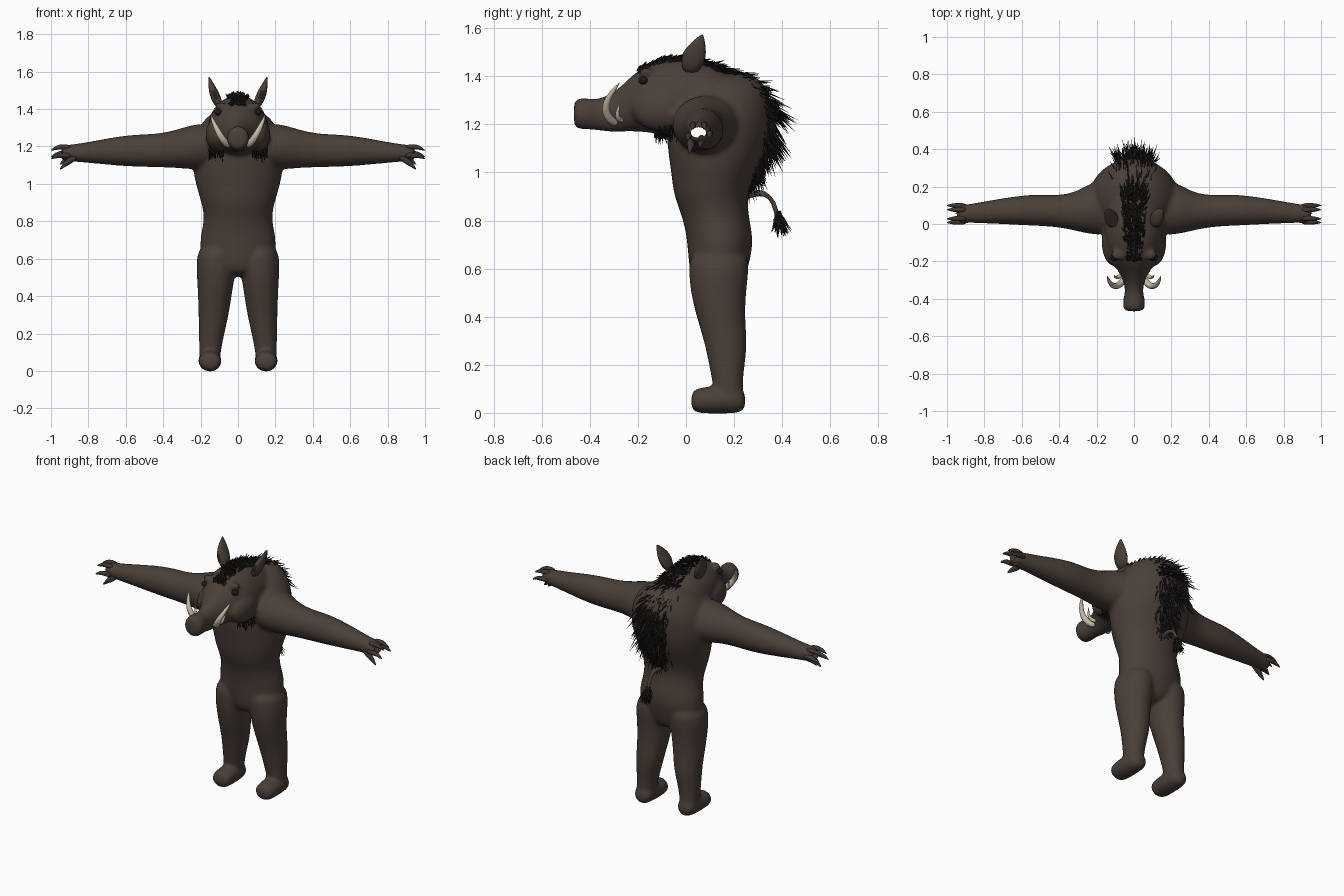
import bpy, bmesh, math, random
from mathutils import Vector, Matrix

random.seed(4)
if "Cube" in bpy.data.objects:
    bpy.data.objects.remove(bpy.data.objects["Cube"])


def material(name, rgb):
    m = bpy.data.materials.new(name)
    m.use_nodes = True
    m.diffuse_color = (*rgb, 1)
    m.node_tree.nodes["Principled BSDF"].inputs["Base Color"].default_value = (*rgb, 1)
    return m


HIDE = material("brown hide", (0.07, 0.05, 0.04))
HAIR = material("dark bristle", (0.018, 0.015, 0.012))
IVORY = material("ivory", (0.56, 0.50, 0.38))
HORN = material("dark horn", (0.05, 0.038, 0.032))
BLACK = material("eye black", (0.012, 0.01, 0.01))


def finish(bm, name, mats, subsurf=0):
    me = bpy.data.meshes.new(name)
    for f in bm.faces:
        f.smooth = True
    bm.to_mesh(me)
    bm.free()
    for m in mats:
        me.materials.append(m)
    ob = bpy.data.objects.new(name, me)
    bpy.context.collection.objects.link(ob)
    if subsurf:
        mod = ob.modifiers.new("round", "SUBSURF")
        mod.levels = mod.render_levels = subsurf
    return ob


def skin(bm, rings):
    """Bridge rings of points and cap both ends."""
    rows = [[bm.verts.new(p) for p in r] for r in rings]
    n = len(rows[0])
    faces = [bm.faces.new((a[i], a[(i + 1) % n], b[(i + 1) % n], b[i]))
             for a, b in zip(rows, rows[1:]) for i in range(n)]
    faces += [bm.faces.new(rows[0]), bm.faces.new(rows[-1])]
    bmesh.ops.recalc_face_normals(bm, faces=faces)


def loft(bm, axis, rings, side=1, n=16):
    """Elliptical sections (x, y, z, radius a, radius b) across one axis."""
    u, v = {"X": (1, 2), "Y": (0, 2), "Z": (0, 1)}[axis]
    out = []
    for x, y, z, a, b in rings:
        ring = []
        for i in range(n):
            t = math.tau * i / n
            p = Vector((x, y, z))
            p[u] += a * math.cos(t)
            p[v] += b * math.sin(t)
            p.x *= side
            ring.append(p)
        out.append(ring)
    skin(bm, out)


def tube(bm, path, radii, n=8, side=1):
    pts = [Vector((p[0] * side, p[1], p[2])) for p in path]
    out = []
    for i, (p, r) in enumerate(zip(pts, radii)):
        d = (pts[min(i + 1, len(pts) - 1)] - pts[max(i - 1, 0)]).normalized()
        u = d.cross(Vector((0.3, 0.9, 0.1)) if abs(d.y) < 0.8 else Vector((1, 0, 0))).normalized()
        v = d.cross(u)
        out.append([p + r * (u * math.cos(math.tau * k / n) + v * math.sin(math.tau * k / n))
                    for k in range(n)])
    skin(bm, out)


def blob(bm, at, size, side=1):
    m = Matrix.Translation((at[0] * side, at[1], at[2])) @ Matrix.Diagonal((*size, 1))
    bmesh.ops.create_uvsphere(bm, u_segments=16, v_segments=10, radius=1, matrix=m)


# Body: torso, head, limbs merged into one smooth skin
bm = bmesh.new()
loft(bm, "Z", [(0, .13, .50, .13, .10), (0, .135, .60, .20, .125), (0, .145, .71, .212, .142),
               (0, .125, .81, .18, .14), (0, .10, .90, .20, .155), (0, .115, 1.0, .232, .18),
               (0, .13, 1.1, .25, .212), (0, .135, 1.2, .25, .222), (0, .145, 1.29, .225, .215),
               (0, .165, 1.36, .17, .17), (0, .19, 1.415, .09, .09)])
loft(bm, "Y", [(0, -.468, 1.245, .045, .052), (0, -.45, 1.245, .062, .068), (0, -.40, 1.243, .06, .066),
               (0, -.365, 1.24, .047, .066), (0, -.31, 1.247, .055, .083), (0, -.26, 1.268, .08, .10),
               (0, -.20, 1.30, .125, .132), (0, -.10, 1.315, .155, .158), (0, 0, 1.30, .165, .18),
               (0, .10, 1.28, .16, .18), (0, .20, 1.25, .15, .16)])
for s in (1, -1):
    blob(bm, (.105, -.10, 1.265), (.07, .13, .095), s)
    blob(bm, (.085, -.165, 1.415), (.04, .03, .02), s)
    loft(bm, "Z", [(.11, .14, .68, .10, .13), (.115, .135, .58, .112, .127), (.12, .135, .48, .10, .115),
                   (.125, .148, .38, .09, .10), (.132, .168, .28, .08, .09), (.143, .17, .18, .067, .072),
                   (.15, .175, .10, .059, .062), (.15, .18, .04, .055, .06)], s)
    loft(bm, "Y", [(.15, .02, .05, .05, .04), (.15, .05, .051, .062, .054), (.15, .12, .055, .063, .06),
                   (.15, .20, .056, .062, .06), (.15, .25, .05, .045, .045)], s)
    loft(bm, "X", [(.10, .09, 1.2, .15, .12), (.22, .085, 1.2, .148, .128), (.32, .065, 1.188, .10, .105),
                   (.43, .07, 1.178, .085, .09), (.55, .075, 1.178, .086, .089), (.68, .07, 1.174, .073, .075),
                   (.80, .062, 1.168, .06, .057), (.90, .055, 1.165, .05, .045), (.955, .053, 1.163, .046, .042)], s)
body = finish(bm, "body", [HIDE], 2)
mod = body.modifiers.new("merge", "REMESH")
mod.mode, mod.voxel_size, mod.use_smooth_shade = "VOXEL", 0.011, True
mod = body.modifiers.new("soften", "SMOOTH")
mod.factor, mod.iterations = 0.5, 6

# Hollow sleeve running through the open wrists
bm = bmesh.new()
loft(bm, "X", [(-1.2, .052, 1.166, .032, .022), (1.2, .052, 1.166, .032, .022)])
cutter = finish(bm, "sleeve_cutter", [HIDE])
cutter.hide_render = True
cutter.hide_set(True)
cutter.display_type = "WIRE"
mod = body.modifiers.new("sleeve", "BOOLEAN")
mod.operation, mod.object, mod.solver = "DIFFERENCE", cutter, "EXACT"

# Fingers around the wrist rim, plus a hanging thumb claw
for s, label in ((1, "left"), (-1, "right")):
    bm = bmesh.new()
    for y, z in ((.012, 1.15), (.03, 1.195), (.075, 1.195), (.096, 1.16)):
        tube(bm, [(.89, y, z), (.935, y * 1.06 - .003, z + .004), (.97, y * 1.06 - .003, z),
                  (1.003, y * 1.1 - .006, z - .018)], (.013, .017, .013, .002), side=s)
    for y, drop in ((.022, 0), (.065, .025)):
        tube(bm, [(.86, y, 1.15), (.895, y, 1.127 + drop * .3), (.925, y - .004, 1.105 + drop),
                  (.955, y - .008, 1.075 + drop)], (.012, .02, .015, .002), side=s)
    finish(bm, label + "_fingers", [HORN], 1)

    # Leaf-shaped ear with a dark hollow facing forward
    bm = bmesh.new()
    loft(bm, "Z", [(.10, .02, 1.41, .022, .03), (.117, .028, 1.455, .03, .05), (.132, .034, 1.50, .025, .052),
                   (.146, .05, 1.54, .014, .03), (.156, .068, 1.575, .002, .004)], s)
    for f in bm.faces:
        f.material_index = int(f.normal.y < -.75 and 1.45 < f.calc_center_median().z < 1.55)
    finish(bm, label + "_ear", [HIDE, HAIR], 1)

    # Large and small tusks
    bm = bmesh.new()
    tube(bm, [(.045, -.285, 1.20), (.07, -.32, 1.22), (.098, -.338, 1.262), (.122, -.325, 1.31),
              (.138, -.298, 1.345), (.145, -.275, 1.375)], (.018, .021, .019, .014, .009, .001), side=s)
    tube(bm, [(.055, -.26, 1.215), (.08, -.285, 1.222), (.10, -.288, 1.25), (.108, -.272, 1.295)],
         (.013, .013, .009, .001), side=s)
    finish(bm, label + "_tusks", [IVORY], 1)

    # Eye and nostril
    bm = bmesh.new()
    blob(bm, (.104, -.178, 1.383), (.022, .02, .017), s)
    finish(bm, label + "_eye", [BLACK])
    bm = bmesh.new()
    blob(bm, (.022, -.459, 1.245), (.011, .005, .018), s)
    finish(bm, label + "_nostril", [BLACK])


def strand(bm, base, direction, length, droop, r=.0055):
    d = Vector(direction).normalized() * length
    p = Vector(base)
    tube(bm, [p - d * .2, p + d * .5, p + d + Vector((0, 0, -droop * length))], (r, r * .8, r * .1), n=3)


# Bristly mane down the spine: y, z, half width, hair length
spine = [(-.20, 1.425, .03, .02), (-.10, 1.467, .05, .032), (0, 1.475, .055, .035), (.10, 1.445, .055, .05),
         (.20, 1.405, .07, .06), (.29, 1.35, .09, .095), (.345, 1.25, .09, .115), (.335, 1.12, .07, .10),
         (.285, 1.02, .045, .075), (.25, .95, .02, .04)]
bm = bmesh.new()
for a, b in zip(spine, spine[1:]):
    tangent = Vector((0, b[0] - a[0], b[1] - a[1])).normalized()
    normal = Vector((0, -tangent.z, tangent.y))
    for _ in range(110):
        y, z, w, h = [p + (q - p) * random.random() if i > 1 else p for i, (p, q) in enumerate(zip(a, b))]
        t, u = random.random(), random.uniform(-1, 1)
        base = Vector((u * w, a[0] + (b[0] - a[0]) * t, a[1] + (b[1] - a[1]) * t)) - normal * (.3 * u * u * w)
        aim = tangent * random.uniform(.5, 1.1) + normal * random.uniform(.3, .9)
        aim.x = u * .3 + random.uniform(-.25, .25)
        strand(bm, base, aim, h * random.uniform(.7, 1.25), .15)
finish(bm, "mane", [HAIR])

# Jaw whiskers
bm = bmesh.new()
for s in (1, -1):
    for _ in range(50):
        base = (s * random.uniform(.07, .155), random.uniform(-.13, -.03), random.uniform(1.17, 1.20))
        strand(bm, base, (s * random.uniform(-.2, .4), random.uniform(-.3, .5), -1), random.uniform(.03, .06), .1, .004)
finish(bm, "jaw_whiskers", [HAIR])

# Tail with a bristle tuft
bm = bmesh.new()
tube(bm, [(0, .22, .89), (0, .28, .915), (0, .33, .915), (0, .365, .88), (0, .378, .82), (0, .39, .79)],
     (.017, .016, .014, .012, .01, .008))
finish(bm, "tail", [HIDE], 1)
bm = bmesh.new()
for _ in range(80):
    base = (random.uniform(-.012, .012), .383 + random.uniform(-.01, .01), random.uniform(.79, .83))
    strand(bm, base, (random.uniform(-.5, .5), random.uniform(-.4, .9), -.8), random.uniform(.04, .075), .1, .005)
finish(bm, "tail_tuft", [HAIR])
